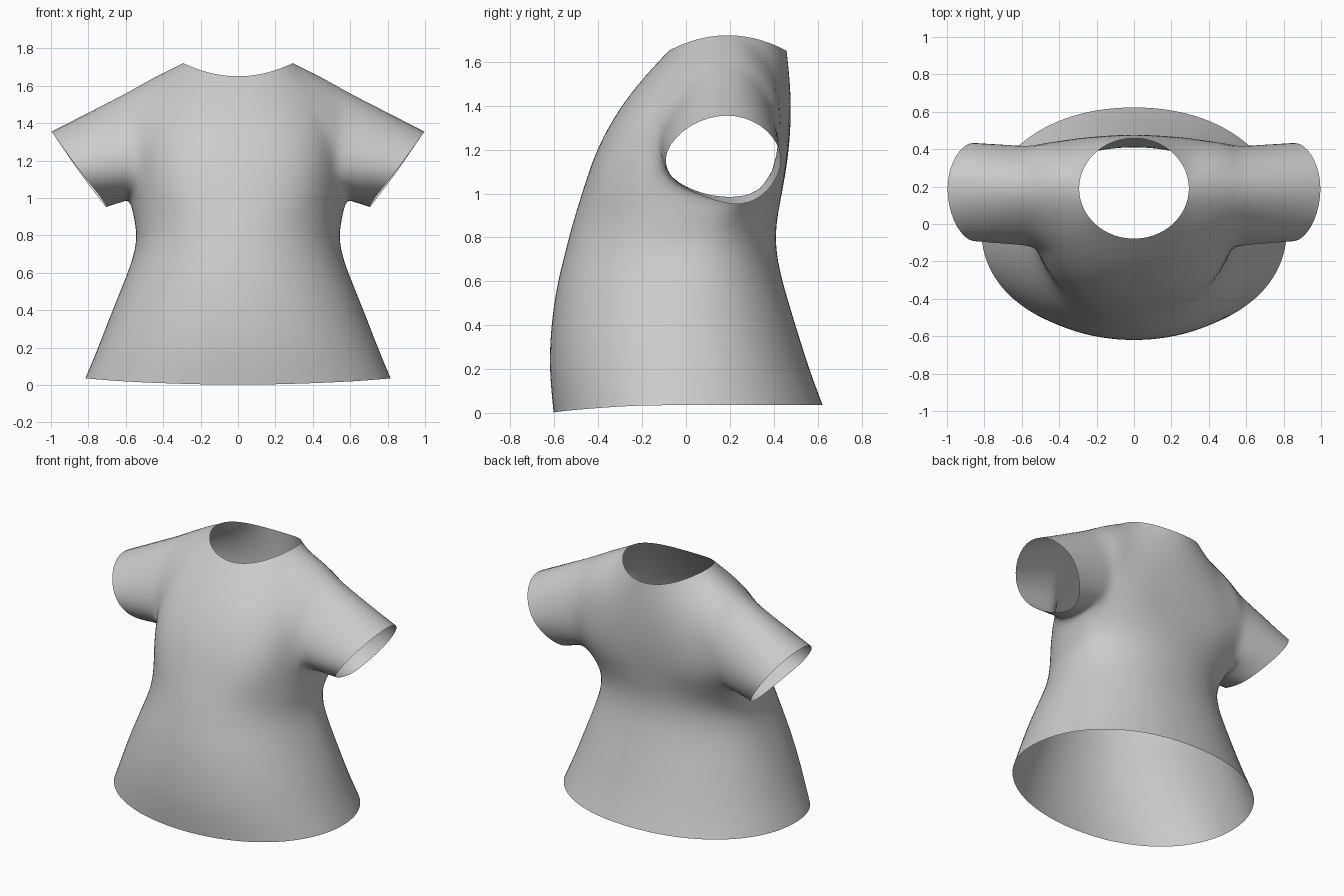
import bpy, bmesh, math
from mathutils import Vector as V

if "Cube" in bpy.data.objects:
    bpy.data.objects.remove(bpy.data.objects["Cube"])

fabric = bpy.data.materials.new("grey fabric")
fabric.diffuse_color = (0.6, 0.6, 0.6, 1)
fabric.use_nodes = True
fabric.node_tree.nodes["Principled BSDF"].inputs["Base Color"].default_value = fabric.diffuse_color

bm = bmesh.new()


def row(points):
    return [bm.verts.new(p) for p in points]


def bridge(a, b, closed=False):
    n = len(a)
    for i in range(n if closed else n - 1):
        j = (i + 1) % n
        bm.faces.new((a[i], a[j], b[j], b[i]))


def spow(v, e):
    return math.copysign(abs(v) ** e, v)


# Half of the neckline, from front centre to back centre
neck = []
for i in range(17):
    a = math.pi * i / 16
    neck.append(V((0.295 * math.sin(a), 0.19 - 0.27 * math.cos(a),
                   1.65 + 0.072 * math.sin(a) ** 2)))

# Half loop across the chest, shoulder and upper back
middle = [V(p) for p in (
    (0, -.337, 1.34), (.12, -.332, 1.34), (.22, -.312, 1.345), (.32, -.265, 1.36),
    (.40, -.20, 1.38), (.44, -.14, 1.41), (.455, -.07, 1.49), (.45, .06, 1.605),
    (.45, .19, 1.657), (.45, .31, 1.62), (.445, .41, 1.49), (.41, .437, 1.39),
    (.35, .447, 1.37), (.27, .462, 1.36), (.18, .472, 1.35), (.09, .477, 1.35),
    (0, .480, 1.35))]

# Half loop where the yoke divides into body and sleeve
base = [V(p) for p in (
    (0, -.477, 1.0), (.13, -.467, 1.0), (.26, -.432, 1.01), (.37, -.37, 1.03),
    (.465, -.26, 1.06), (.53, -.115, 1.1), (.56, -.13, 1.27), (.58, .0, 1.48),
    (.58, .18, 1.605), (.58, .34, 1.51), (.56, .43, 1.3), (.53, .405, 1.1),
    (.43, .425, 1.08), (.33, .44, 1.06), (.22, .445, 1.05), (.11, .447, 1.05),
    (0, .447, 1.05))]

# Yoke: curved loft from the neckline outward
rows = []
for t in (0, .25, .5, .75, 1):
    w0, w1, w2 = (2 * t - 1) * (t - 1), 4 * t * (1 - t), t * (2 * t - 1)
    rows.append(row([w0 * p + w1 * q + w2 * r for p, q, r in zip(neck, middle, base)]))
for a, b in zip(rows, rows[1:]):
    bridge(a, b)

# Underarm points shared by body and sleeve
under = row([(.56, .03, 1.01), (.585, .2, .985), (.565, .33, 1.01)])
top = rows[-1]

# Sleeve: loft from the armhole to the slanted cuff
armhole = top[5:12] + under[::-1]
cuff = [V(p) for p in (
    (.795, -.07, 1.08), (.88, -.09, 1.19), (.965, .02, 1.31), (1, .19, 1.36),
    (.965, .34, 1.31), (.89, .425, 1.2), (.82, .42, 1.1), (.735, .345, .99),
    (.70, .22, .945), (.735, .04, 1.01))]
centre = sum(cuff, V()) / len(cuff)
cuff = [centre + (p - centre) * 1.06 for p in cuff]
start = [v.co.copy() for v in armhole]
prev = armhole
for t in (.33, .67, 1):
    ring = row([p.lerp(q, t) for p, q in zip(start, cuff)])
    bridge(prev, ring, True)
    prev = ring

# Body: half rings from the underarm down to the hem
# height, half width, front y, back y, y of the widest point
prev = top[:6] + under + top[11:]
for z, w, yf, yb, yc in (
        (.90, .555, -.507, .417, .11), (.80, .538, -.535, .408, .06),
        (.70, .553, -.56, .417, .03), (.58, .595, -.59, .445, 0),
        (.40, .67, -.617, .50, -.02), (.20, .745, -.626, .562, -.03),
        (0, .815, -.605, .625, -.03)):
    pts = []
    for k in range(15):
        a = math.pi * k / 14
        c = spow(math.cos(a), .94)
        y = yc - c * ((yc - yf) if c > 0 else (yb - yc)) * 1.005
        x = 0 if k in (0, 14) else w * 1.01 * math.sin(a) ** .94
        h = z
        if z == 0:
            h = .035 * min(1, max(0, (y + .61) / .4)) ** .7
        pts.append((x, y, h))
    ring = row(pts)
    bridge(prev, ring)
    prev = ring

# Keep the centre line exactly on the mirror plane
for v in bm.verts:
    if abs(v.co.x) < 1e-4:
        v.co.x = 0
bmesh.ops.recalc_face_normals(bm, faces=bm.faces)
bm.faces.ensure_lookup_table()
if bm.faces[0].normal.y > 0:
    bmesh.ops.reverse_faces(bm, faces=bm.faces)
for f in bm.faces:
    f.smooth = True

mesh = bpy.data.meshes.new("shirt")
bm.to_mesh(mesh)
bm.free()
mesh.materials.append(fabric)
shirt = bpy.data.objects.new("shirt", mesh)
bpy.context.collection.objects.link(shirt)

# Mirror to the other side and smooth the cloth
mirror = shirt.modifiers.new("mirror", 'MIRROR')
mirror.use_clip = True
mirror.merge_threshold = 0.001
sub = shirt.modifiers.new("smooth", 'SUBSURF')
sub.levels = sub.render_levels = 2
